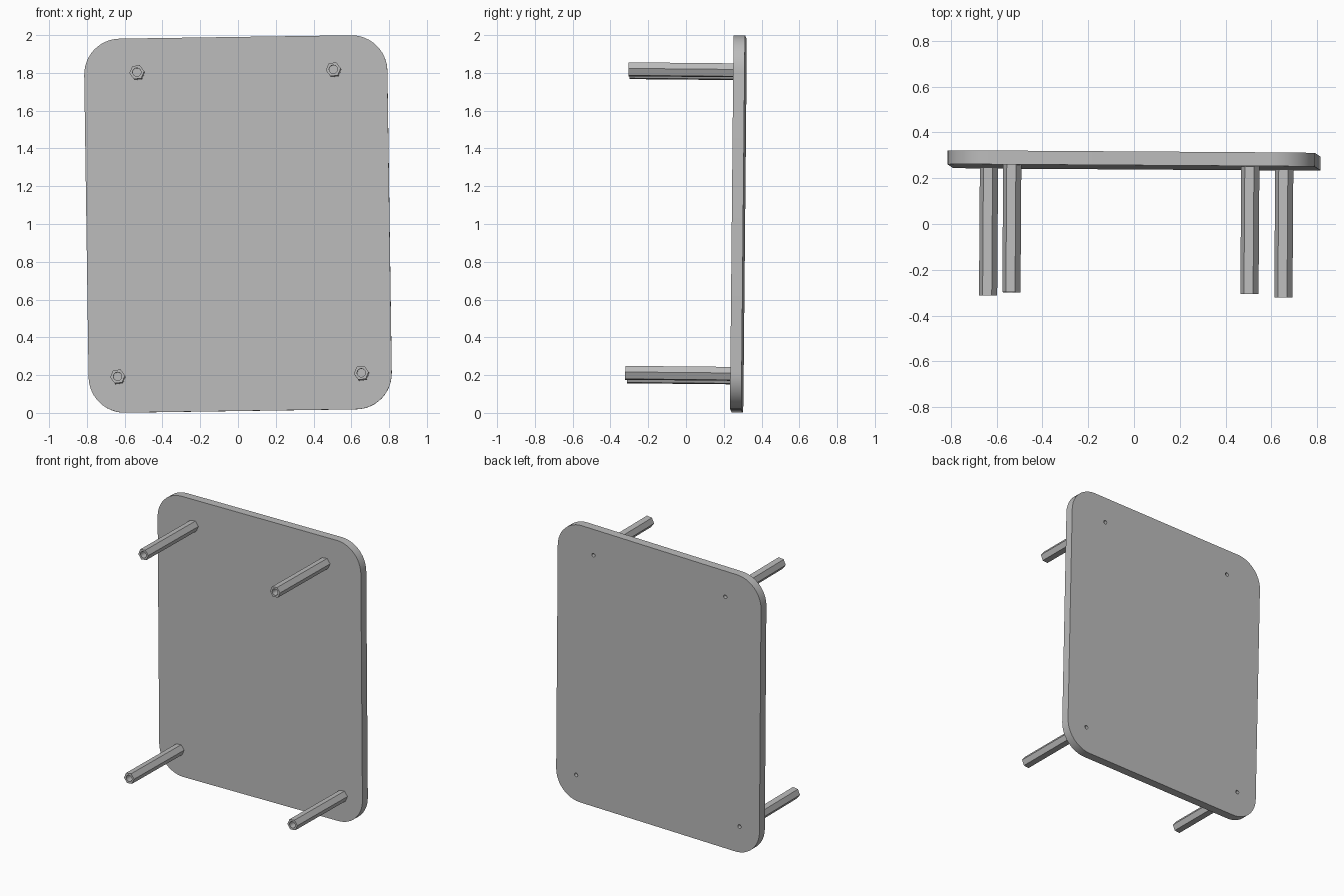
import bpy, bmesh
from math import sin, cos, pi, radians
from mathutils import Matrix, Euler, Vector

cube = bpy.data.objects.get("Cube")
if cube:
    bpy.data.objects.remove(cube)

W, H, T, R = 1.605, 1.98, 0.06, 0.19      # plate size, thickness, corner radius
HEX_R, HEX_TURN = 0.04, radians(6)        # post size and turn
TIP = 0.587                               # post tip, measured from plate middle
SIDE = 4                                  # points along each hexagon side

# Slight lean of the whole piece; local z points to the front
frame = (Matrix.Translation((0, 0.2775, 1.0))
         @ Euler((-0.0095, -0.0145, -0.0066)).to_matrix().to_4x4()
         @ Matrix.Rotation(pi / 2, 4, 'X'))

grey = bpy.data.materials.new("plain_grey")
grey.use_nodes = True
colour = (0.5, 0.5, 0.5, 1)
grey.diffuse_color = colour
grey.node_tree.nodes["Principled BSDF"].inputs["Base Color"].default_value = colour


def circle(r, n, turn=0.0):
    return [Vector((r * cos(turn + 2 * pi * i / n), r * sin(turn + 2 * pi * i / n)))
            for i in range(n)]


def hexagon():
    c = circle(HEX_R, 6, HEX_TURN)
    return [c[i].lerp(c[(i + 1) % 6], k / SIDE) for i in range(6) for k in range(SIDE)]


def finish(ob):
    bpy.ops.object.select_all(action='DESELECT')
    ob.select_set(True)
    bpy.context.view_layer.objects.active = ob
    if ob.type == 'CURVE':
        bpy.ops.object.convert(target='MESH')
    bpy.ops.object.shade_smooth_by_angle(angle=radians(30))


posts = {
    "upper_right_post": Vector((-0.52, 0.806)),
    "upper_left_post": Vector((0.52, 0.806)),
    "lower_right_post": Vector((-0.645, -0.803)),
    "lower_left_post": Vector((0.645, -0.803)),
}

# Plate: rounded outline with hexagonal seats for the posts
outline = []
for q, (sx, sy) in enumerate([(1, 1), (-1, 1), (-1, -1), (1, -1)]):
    mid = Vector((sx * (W / 2 - R), sy * (H / 2 - R)))
    for i in range(13):
        a = (q + i / 12) * pi / 2
        outline.append(mid + R * Vector((cos(a), sin(a))))

curve = bpy.data.curves.new("plate", 'CURVE')
curve.dimensions = '2D'
curve.fill_mode = 'BOTH'
curve.extrude = T / 2
for loop in [outline] + [[p + c for p in circle(HEX_R, 6, HEX_TURN)] for c in posts.values()]:
    spline = curve.splines.new('POLY')
    spline.points.add(len(loop) - 1)
    for pt, p in zip(spline.points, loop):
        pt.co = (p.x, p.y, 0, 1)
    spline.use_cyclic_u = True
curve.materials.append(grey)
plate = bpy.data.objects.new("plate", curve)
bpy.context.collection.objects.link(plate)
plate.matrix_world = frame
finish(plate)

# Posts: hexagonal rods, flush with the plate's back, bored at both ends
n = 6 * SIDE
rings = [(circle(0.013, n, HEX_TURN), 0.03),
         (circle(0.013, n, HEX_TURN), -T / 2),
         (hexagon(), -T / 2),
         (hexagon(), TIP),
         (circle(0.022, n, HEX_TURN), TIP),
         (circle(0.022, n, HEX_TURN), TIP - 0.15)]

for name, centre in posts.items():
    bm = bmesh.new()
    loops = [[bm.verts.new((p.x, p.y, z)) for p in pts] for pts, z in rings]
    for a, b in zip(loops, loops[1:]):
        for i in range(n):
            j = (i + 1) % n
            bm.faces.new((a[i], a[j], b[j], b[i]))
    bm.faces.new(loops[0])
    bm.faces.new(loops[-1])
    bmesh.ops.recalc_face_normals(bm, faces=bm.faces)
    mesh = bpy.data.meshes.new(name)
    bm.to_mesh(mesh)
    bm.free()
    mesh.materials.append(grey)
    post = bpy.data.objects.new(name, mesh)
    bpy.context.collection.objects.link(post)
    post.matrix_world = frame @ Matrix.Translation((centre.x, centre.y, 0))
    finish(post)
